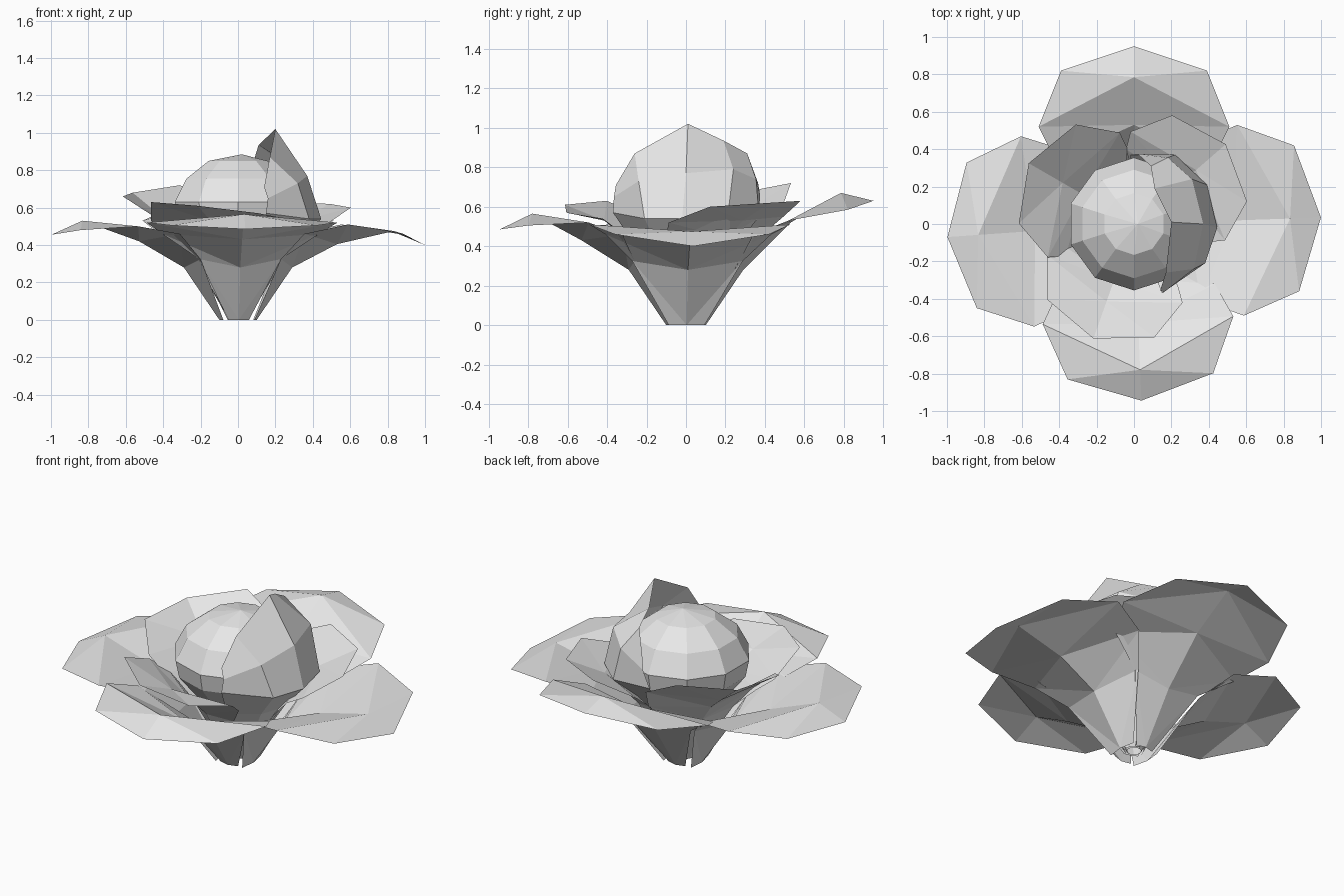
import bpy, math
from mathutils import Vector

if "Cube" in bpy.data.objects:
    bpy.data.objects.remove(bpy.data.objects["Cube"])

mat = bpy.data.materials.new("petal pale grey")
mat.diffuse_color = (0.8, 0.8, 0.8, 1)
mat.use_nodes = True
mat.node_tree.nodes["Principled BSDF"].inputs["Base Color"].default_value = mat.diffuse_color


def add_mesh(name, verts, faces):
    me = bpy.data.meshes.new(name)
    me.from_pydata(verts, [], faces)
    me.materials.append(mat)
    ob = bpy.data.objects.new(name, me)
    bpy.context.collection.objects.link(ob)
    return ob


def petal(name, angle, rows):
    """Three-column petal; each row: mid r, mid z, edge r, edge half width, z left, z right."""
    a = math.radians(angle)
    out = Vector((math.cos(a), math.sin(a), 0))
    side = Vector((-math.sin(a), math.cos(a), 0))
    v, f = [], []
    for mr, mz, er, w, zl, zr in rows:
        v += [out * er + side * w + Vector((0, 0, zl)),
              out * mr + Vector((0, 0, mz)),
              out * er - side * w + Vector((0, 0, zr))]
    for i in range(len(rows) - 1):
        b = 3 * i
        # creases fan from the centre line out to the rim
        f += [(b, b + 1, b + 3), (b + 1, b + 4, b + 3),
              (b + 1, b + 2, b + 5), (b + 1, b + 5, b + 4)]
    add_mesh(name, v, f)


# Outer petals: angle, tip r, base half width, lower half width, lower edge r,
# middle z, shoulder z, ridge z, rim z, tip z
for name, ang, rt, wb, wl, rl, zc, zs, zm, zr, zt in (
        ("outer_petal_right", 2, 1.0, .09, .28, .22, .405, .51, .475, .46, .40),
        ("outer_petal_back", 90, .95, .055, .22, .27, .52, .53, .67, .585, .63),
        ("outer_petal_left", 184, 1.0, .09, .28, .22, .42, .50, .53, .48, .455),
        ("outer_petal_front", 272.4, .945, .055, .22, .27, .43, .52, .565, .505, .485)):
    petal(name, ang, [
        (.10, 0, .085, wb, 0, 0),
        (.29, .28, rl, wl, .325, .325),
        (.53, zc, .34, .42, .46, .46),
        (rt - .165, zm, rt - .43, .51, zs, zs),
        (rt, zt, rt - .13, .39, zr, zr)])

# Inner petals: angle, shoulder z left/right, rim z left/right, tip z
for name, ang, s1, s2, r1, r2, zt in (
        ("inner_petal_right", 41, .55, .52, .63, .60, .62),
        ("inner_petal_left", 150, .56, .60, .66, .72, .68),
        ("inner_petal_front", 250.5, .54, .53, .57, .63, .61)):
    petal(name, ang, [
        (.05, .02, .045, .04, .02, .02),
        (.21, .32, .17, .20, .34, .34),
        (.32, .44, .23, .33, .47, .47),
        (.44, .53, .31, .385, s1, s2),
        (.65, zt, .535, .305, r1, r2)])

# Closed bud: revolved profile
N = 10
profile = [(.04, .02), (.20, .36), (.335, .53), (.355, .63), (.29, .755), (.165, .85)]
v = [(r * math.cos((i + .5) * math.tau / N), r * math.sin((i + .5) * math.tau / N), z)
     for r, z in profile for i in range(N)]
f = [(k * N + i, k * N + (i + 1) % N, (k + 1) * N + (i + 1) % N, (k + 1) * N + i)
     for k in range(len(profile) - 1) for i in range(N)]
v.append((.02, 0, .885))
top = (len(profile) - 1) * N
f += [(top + i, top + (i + 1) % N, len(v) - 1) for i in range(N)]
add_mesh("bud", v, f)

# Pointed petal wrapped round the right of the bud
widest = [(.15, -.37, .57), (.38, -.21, .54), (.445, -.02, .54), (.39, .21, .54),
          (.22, .37, .55), (-.02, .37, .56)]
upper = [(.16, -.365, .65), (.32, -.24, .73), (.37, 0, .77), (.31, .24, .79),
         (.18, .355, .74), (.02, .375, .66)]
rim = [(.14, -.355, .71), (.17, -.26, .87), (.2, .01, 1.02), (.11, .19, .935),
       (.09, .31, .87), (.03, .365, .72)]
base = [(x * .12, y * .12, .02) for x, y, z in widest]
lower = [(x * .65, y * .65, .38) for x, y, z in widest]
rows = [base, lower, widest, upper, rim]
n = len(widest)
f = [(n * k + i, n * k + i + 1, n * k + n + i + 1, n * k + n + i)
     for k in range(4) for i in range(n - 1)]
add_mesh("bud_wrap_petal", sum(rows, []), f)
